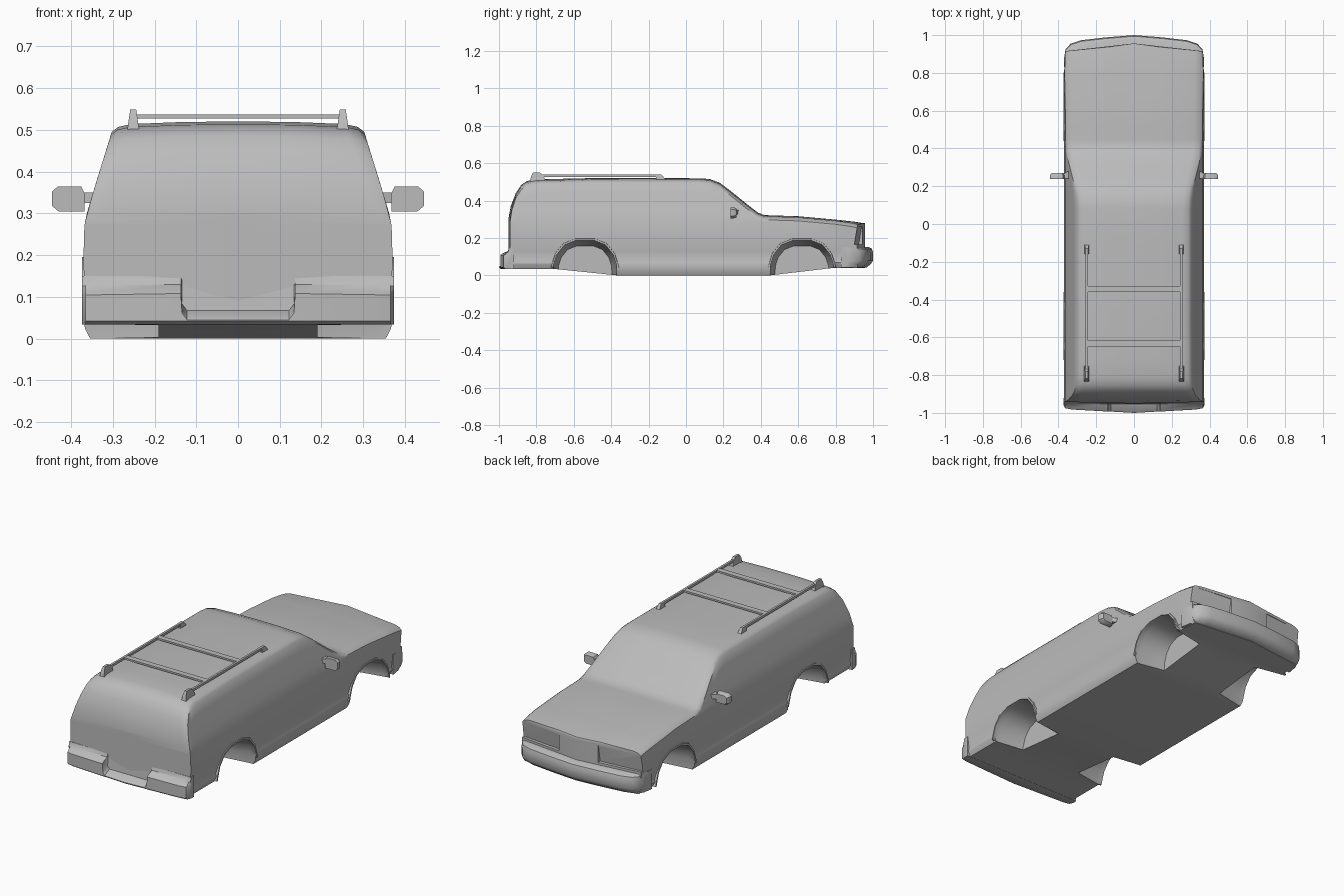
import bpy, bmesh, math

cube = bpy.data.objects.get("Cube")
if cube:
    bpy.data.objects.remove(cube)

grey = bpy.data.materials.new("plain_grey")
grey.use_nodes = True
grey.diffuse_color = (0.5, 0.5, 0.5, 1)
grey.node_tree.nodes["Principled BSDF"].inputs["Base Color"].default_value = grey.diffuse_color
parts = []


def lerp(table, t):
    """Piecewise linear lookup in a list of (key, value)."""
    if t <= table[0][0]:
        return table[0][1]
    for (a, u), (b, v) in zip(table, table[1:]):
        if t <= b:
            return u + (v - u) * (t - a) / (b - a)
    return table[-1][1]


def loft(name, rings, cap=True):
    """Skin closed rings of equal length into a solid."""
    bm = bmesh.new()
    rows = [[bm.verts.new(p) for p in ring] for ring in rings]
    n = len(rows[0])
    for a, b in zip(rows, rows[1:]):
        for i in range(n):
            j = (i + 1) % n
            bm.faces.new((a[i], a[j], b[j], b[i]))
    if cap:
        bm.faces.new(rows[0])
        bm.faces.new(rows[-1])
    bmesh.ops.remove_doubles(bm, verts=bm.verts, dist=0.0001)
    bmesh.ops.recalc_face_normals(bm, faces=bm.faces)
    mesh = bpy.data.meshes.new(name)
    bm.to_mesh(mesh)
    bm.free()
    mesh.materials.append(grey)
    obj = bpy.data.objects.new(name, mesh)
    bpy.context.collection.objects.link(obj)
    parts.append(obj)
    return obj


def box(name, x, y, z):
    return loft(name, [[(u, y[0], z[0]), (u, y[1], z[0]), (u, y[1], z[1]), (u, y[0], z[1])] for u in x])


def cut(target, cutter):
    cutter.hide_render = True
    mod = target.modifiers.new("cut", 'BOOLEAN')
    mod.operation = 'DIFFERENCE'
    mod.solver = 'EXACT'
    mod.object = cutter
    bpy.context.view_layer.objects.active = target
    bpy.ops.object.modifier_apply(modifier=mod.name)
    parts.remove(cutter)
    bpy.data.objects.remove(cutter)


# Body shell: cross-sections along the length
roof_line = [(-.95, .3), (-.937, .37), (-.91, .44), (-.88, .485), (-.85, .504), (-.81, .513),
             (-.5, .52), (.08, .519), (.13, .514), (.18, .495), (.24, .45), (.32, .385),
             (.385, .335), (.42, .322), (.6, .316), (.8, .298), (.9, .287), (.95, .279)]
floor_line = [(-.71, .035), (-.37, 0), (.45, 0), (.79, .04)]
side_width = [(.27, .368), (.3, .362), (.35, .347), (.4, .332), (.45, .316), (.5, .301)]


def body_ring(y, flat=False):
    top, low = lerp(roof_line, y), lerp(floor_line, y)
    belt = min(.285, top - .032)
    half = [(0, low), (.2, low), (.354, low), (.367, low + .025), (.368, .068), (.362, .08),
            (.369, .13), (.37, .2), (lerp(side_width, belt), belt)]
    for t in (.25, .5, .75, 1):
        z = belt + (top - .025 - belt) * t
        half.append((lerp(side_width, z), z))
    edge = lerp(side_width, top - .02)
    half += [(edge - .014, top - .013), (edge - .045, top - .006), (.13, top - .001), (0, top)]
    both = half + [(-x, z) for x, z in half[-2:0:-1]]
    nose = max(0, (y - .8) / .15)
    tail = max(0, (-y - .9) / .05)
    return [(0 if flat else x * (1 - .012 * nose),
             y + (.006 * nose if flat else 0)
             - (0 if flat else abs(x) / .37 * (.035 * nose - .008 * tail)), z) for x, z in both]


stations = sorted({y for y, _ in roof_line} | {-.71, -.37, -.1, .45, .52, .7, .79})
rings = [body_ring(y) for y in stations]
rings = [body_ring(stations[0], True)] + rings + [body_ring(stations[-1], True)]
body = loft("body_shell", rings, cap=False)

# Wheel wells and arch lips
right_half = [(.05, .186), (.11, .162), (.15, .112), (.167, .06), (.172, -.05)]
arch = [(-a, z) for a, z in reversed(right_half)] + right_half
for side, s in (("left", 1), ("right", -1)):
    for end, centre in (("rear", -.54), ("front", .62)):
        cutter = loft("well_cutter", [[(s * x, centre + a * k, z * k) for a, z in arch]
                                      for x, k in ((.19, .85), (.34, 1), (.45, 1))])
        cut(body, cutter)
        lip = []
        for a, z in arch:
            z = max(z, .04)
            lip.append([(s * .35, centre + a, z), (s * .374, centre + a, z),
                        (s * .374, centre + a * 1.05, z * 1.05), (s * .35, centre + a * 1.07, z * 1.07)])
        loft(f"{end}_{side}_arch_lip", lip)

    # Headlight recess that wraps the front corner
    recess = []
    for x in (.12, .42):
        y = .935 - .095 * x
        recess.append([(s * x, y, .165), (s * x, y + .015, .258), (s * x, 1.05, .258), (s * x, 1.05, .165)])
    cut(body, loft("headlight_cutter", recess))


# Bumpers, swept across the width
def across(path):
    return [(-x, *rest) for x, *rest in path] + [(x, *rest) for x, *rest in reversed(path) if x > 0]


front_path = [(.371, .875), (.362, .925), (.335, .955), (.28, .973), (.15, .988), (0, 1.0)]
loft("front_bumper", [[(x, .83, .042), (x, f - .035, .042), (x, f - .012, .06), (x, f, .078),
                       (x, f, .122), (x, f - .006, .142), (x, f - .025, .152), (x, .83, .152)]
                      for x, f in across(front_path)])

rear_path = [(.374, -.955, .11), (.365, -.975, .112), (.33, -.982, .112), (.137, -.993, .115),
             (.134, -.993, .068), (.122, -.993, .052), (0, -1.0, .052)]
loft("rear_bumper", [[(x, -.92, .034), (x, f + .01, .034), (x, f, .042), (x, f, t - .007),
                      (x, f + .008, t), (x, -.952, t + .015), (x, -.945, .15), (x, -.92, .15)]
                     for x, f, t in across(rear_path)])

for side, s in (("left", 1), ("right", -1)):
    # Door mirror: chamfered housing on a short arm
    outline = [(.368, .305), (.43, .305), (.446, .318), (.446, .352), (.432, .364), (.375, .364), (.366, .345)]
    loft(f"{side}_mirror", [[(s * (.4 + (x - .4) * k), y, .334 + (z - .334) * k) for x, z in outline]
                            for y, k in ((.237, 1), (.257, 1), (.27, .8))])
    loft(f"{side}_mirror_arm", [[(s * x, y0, .325), (s * x, y1, .325), (s * x, y1, .35), (s * x, y0, .35)]
                                for x, y0, y1 in ((.33, .235, .29), (.375, .245, .265))])

    # Roof rail with tapered feet
    box(f"{side}_roof_rail", (s * .244, s * .256), (-.8, -.13), (.525, .538))
    loft(f"{side}_rear_rail_foot", [[(s * (.25 - w), y0, z), (s * (.25 + w + .002), y0, z),
                                     (s * (.25 + w + .002), y1, z), (s * (.25 - w), y1, z)]
                                    for z, w, y0, y1 in ((.5, .013, -.835, -.75), (.53, .009, -.828, -.76),
                                                         (.549, .006, -.818, -.78))])
    loft(f"{side}_front_rail_foot", [[(s * (.25 - w), y0, z), (s * (.25 + w), y0, z),
                                      (s * (.25 + w), y1, z), (s * (.25 - w), y1, z)]
                                     for z, w, y0, y1 in ((.5, .013, -.16, -.1), (.538, .007, -.16, -.13))])

# Crossbars between the rails
for name, y in (("front_crossbar", -.345), ("rear_crossbar", -.633)):
    box(name, (-.246, .246), (y - .016, y + .016), (.527, .537))

# Smooth panels with crisp creases
bpy.ops.object.select_all(action='DESELECT')
for obj in parts:
    obj.select_set(True)
bpy.context.view_layer.objects.active = body
bpy.ops.object.shade_smooth_by_angle(angle=math.radians(40))
